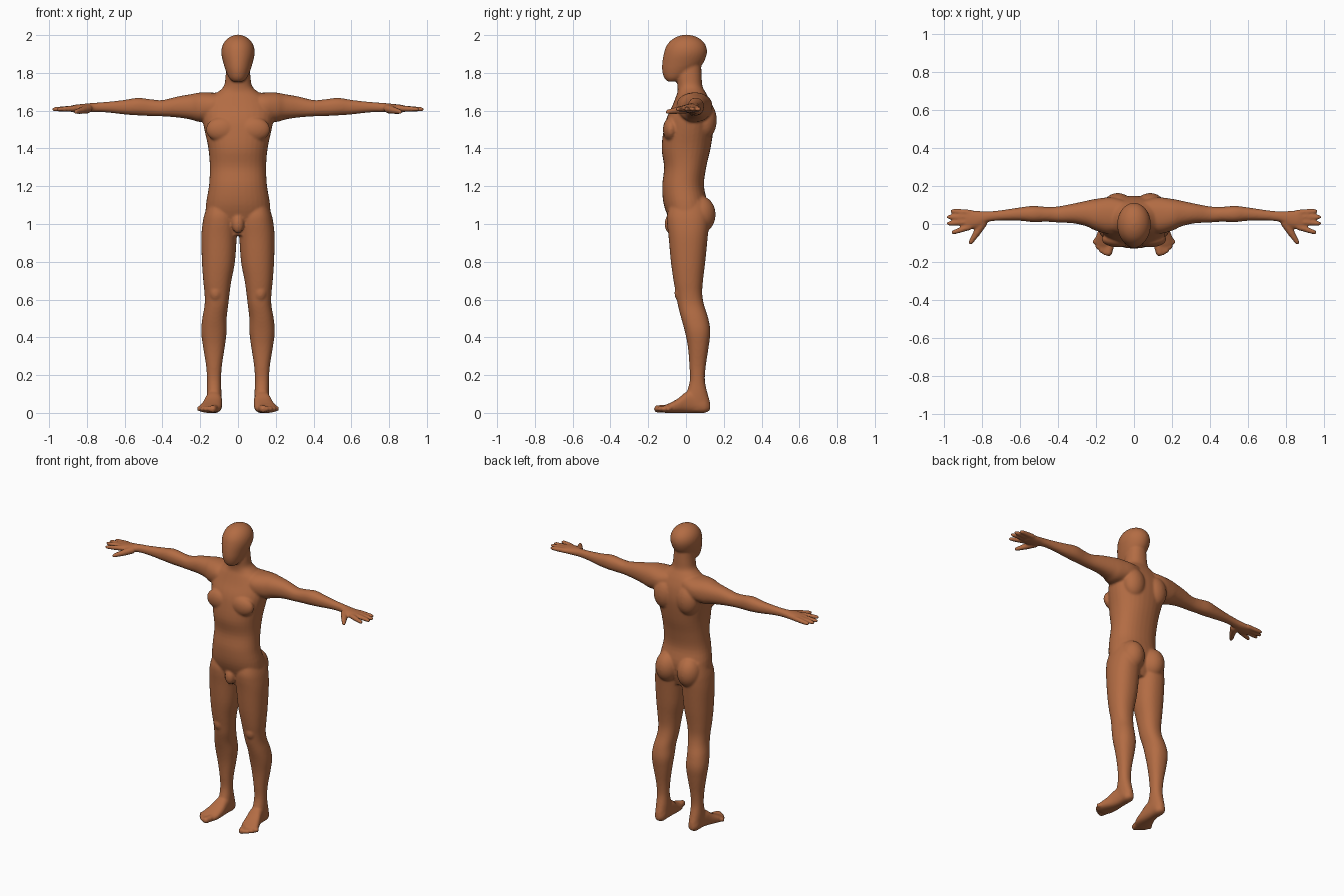
import bpy, bmesh, math
from mathutils import Vector, Matrix

bm = bmesh.new()


def bridge(rings):
    """Skin a list of vertex rings and close both ends."""
    n = len(rings[0])
    for a, b in zip(rings, rings[1:]):
        for i in range(n):
            j = (i + 1) % n
            bm.faces.new((a[i], a[j], b[j], b[i]))
    bm.faces.new(rings[0][::-1])
    bm.faces.new(rings[-1])


def spline(rows, sub=4):
    """Catmull-Rom refinement of a list of number tuples."""
    p = [Vector(r) for r in rows]
    out = []
    for i in range(len(p) - 1):
        a, b, c, d = p[max(i - 1, 0)], p[i], p[i + 1], p[min(i + 2, len(p) - 1)]
        for k in range(sub):
            t = k / sub
            out.append(0.5 * (2 * b + (c - a) * t + (2 * a - 5 * b + 4 * c - d) * t * t
                              + (3 * b - a - 3 * c + d) * t ** 3))
    return out + [p[-1]]


def loft(rows, axis, side=1, power=0.9, n=32):
    """Rows are (position on axis, a0, a1, b0, b1); a and b are the other two axes in order."""
    others = [i for i in range(3) if i != axis]
    rings = []
    for t, a0, a1, b0, b1 in spline(rows):
        ring = []
        for i in range(n):
            w = math.tau * i / n
            c, s = math.cos(w), math.sin(w)
            co = [0, 0, 0]
            co[axis] = t
            co[others[0]] = (a0 + a1) / 2 + (a1 - a0) / 2 * math.copysign(abs(c) ** power, c)
            co[others[1]] = (b0 + b1) / 2 + (b1 - b0) / 2 * math.copysign(abs(s) ** power, s)
            co[0] *= side
            ring.append(bm.verts.new(co))
        rings.append(ring)
    bridge(rings)


def blob(center, radii, side=1):
    """Ellipsoid muscle mass."""
    m = Matrix.Translation((center[0] * side, center[1], center[2])) @ Matrix.Diagonal((*radii, 1))
    bmesh.ops.create_uvsphere(bm, u_segments=24, v_segments=16, radius=1, matrix=m)


def digit(p, q, r0, r1, side):
    """Round-ended tapering finger or toe from p to q."""
    p, q = Vector(p), Vector(q)
    d = (q - p).normalized()
    u = d.cross(Vector((0, 0, 1))).normalized()
    v = d.cross(u)
    rings = []
    steps = [(0, r0), (0.5, (r0 + r1) / 2 * 1.03), (0.85, r1), (0.95, r1 * 0.8), (1, r1 * 0.4)]
    for t, r in steps:
        ring = []
        for i in range(12):
            w = math.tau * i / 12
            co = p.lerp(q, t) + (u * math.cos(w) + v * math.sin(w)) * r
            co.x *= side
            ring.append(bm.verts.new(co))
        rings.append(ring)
    bridge(rings)


# Torso and neck: z, half width, front y, back y
torso = [(.94, .09, -.06, .08), (1.0, .165, -.08, .10), (1.1, .17, -.117, .115),
         (1.2, .154, -.126, .095), (1.3, .149, -.116, .107), (1.4, .157, -.129, .13),
         (1.5, .178, -.118, .145), (1.56, .188, -.103, .147), (1.62, .185, -.075, .137),
         (1.67, .15, -.055, .118), (1.70, .105, -.045, .102), (1.73, .075, -.045, .087),
         (1.78, .066, -.052, .083), (1.85, .06, -.05, .08)]
loft([(z, -w, w, f, b) for z, w, f, b in torso], 2)

# Head
head = [(1.755, .03, -.1, -.04), (1.775, .048, -.116, 0), (1.81, .064, -.126, .05),
        (1.85, .077, -.126, .09), (1.9, .088, -.118, .11), (1.94, .084, -.105, .107),
        (1.972, .066, -.08, .085), (1.993, .038, -.045, .05), (2.002, .008, -.01, .012)]
loft([(z, -w, w, f, b) for z, w, f, b in head], 2, power=1)

# Groin
blob((0, -.085, 1.0), (.032, .028, .05))

for s in (1, -1):
    # Arm and palm along x
    loft([(.04, 0, .12, 1.58, 1.695), (.12, -.05, .14, 1.55, 1.695), (.20, -.035, .132, 1.54, 1.696),
          (.25, -.012, .122, 1.553, 1.687), (.32, .004, .107, 1.564, 1.675), (.4, .008, .092, 1.57, 1.656),
          (.46, .012, .09, 1.572, 1.66), (.53, .01, .095, 1.575, 1.668), (.6, .017, .087, 1.58, 1.657),
          (.7, .018, .072, 1.591, 1.646), (.77, .01, .066, 1.592, 1.641), (.82, -.018, .069, 1.589, 1.636),
          (.87, -.027, .073, 1.591, 1.63), (.89, -.018, .066, 1.596, 1.623)], 0, s)

    # Fingers and thumb
    for y0, x1, y1 in ((.06, .965, .068), (.037, .985, .036), (.012, .985, .002), (-.015, .96, -.047)):
        digit((.86, y0, 1.612), (x1, y1, 1.607), .0165, .0125, s)
    digit((.79, .01, 1.61), (.865, -.108, 1.592), .024, .0135, s)

    # Leg along z
    loft([(1.12, .04, .155, -.08, .10), (1.05, .016, .178, -.1, .12), (1.0, .006, .188, -.1, .122),
          (.93, .007, .194, -.092, .115), (.8, .016, .191, -.08, .102), (.7, .035, .184, -.066, .09),
          (.63, .045, .177, -.053, .086), (.57, .052, .177, -.043, .096), (.5, .06, .189, -.025, .118),
          (.43, .06, .195, -.006, .129), (.35, .07, .185, .01, .12), (.25, .085, .169, .018, .105),
          (.17, .09, .164, .02, .1), (.1, .087, .165, .0, .115), (.05, .087, .163, -.02, .128),
          (.01, .095, .155, -.02, .12)], 2, s)

    # Foot along y, with five toes
    loft([(.128, .11, .14, .015, .05), (.10, .09, .16, 0, .08), (.05, .086, .164, 0, .12),
          (0, .084, .175, 0, .11), (-.04, .084, .19, 0, .078), (-.08, .088, .205, 0, .055),
          (-.11, .1, .202, 0, .042), (-.128, .115, .185, .004, .032)], 1, s, .8)
    for i in range(5):
        r = .021 if i == 0 else .0145
        digit((.118 + .02 * i, -.085, .024), (.138 + .018 * i, -.168 + .004 * i * i, .02), r, r * .95, s)

    # Muscle masses: buttock, chest, shoulder blade, kneecap
    blob((.08, .073, 1.05), (.078, .084, .1), s)
    blob((.085, -.08, 1.5), (.085, .042, .065), s)
    blob((.085, .1, 1.55), (.075, .063, .1), s)
    blob((.118, -.033, .635), (.034, .028, .045), s)

mesh = bpy.data.meshes.new("human_figure")
bm.to_mesh(mesh)
bm.free()
body = bpy.data.objects.new("human_figure", mesh)
bpy.context.collection.objects.link(body)

# Skin colour
skin = bpy.data.materials.new("warm_brown_skin")
skin.diffuse_color = (.45, .15, .057, 1)
mesh.materials.append(skin)

# Fuse all parts into one soft skin
fuse = body.modifiers.new("fuse", 'REMESH')
fuse.mode = 'VOXEL'
fuse.voxel_size = .0065
fuse.use_smooth_shade = True
soft = body.modifiers.new("soften", 'SMOOTH')
soft.factor = .5
soft.iterations = 7
bpy.context.view_layer.objects.active = body
body.select_set(True)
for m in ("fuse", "soften"):
    bpy.ops.object.modifier_apply(modifier=m)
bpy.ops.object.shade_smooth()
